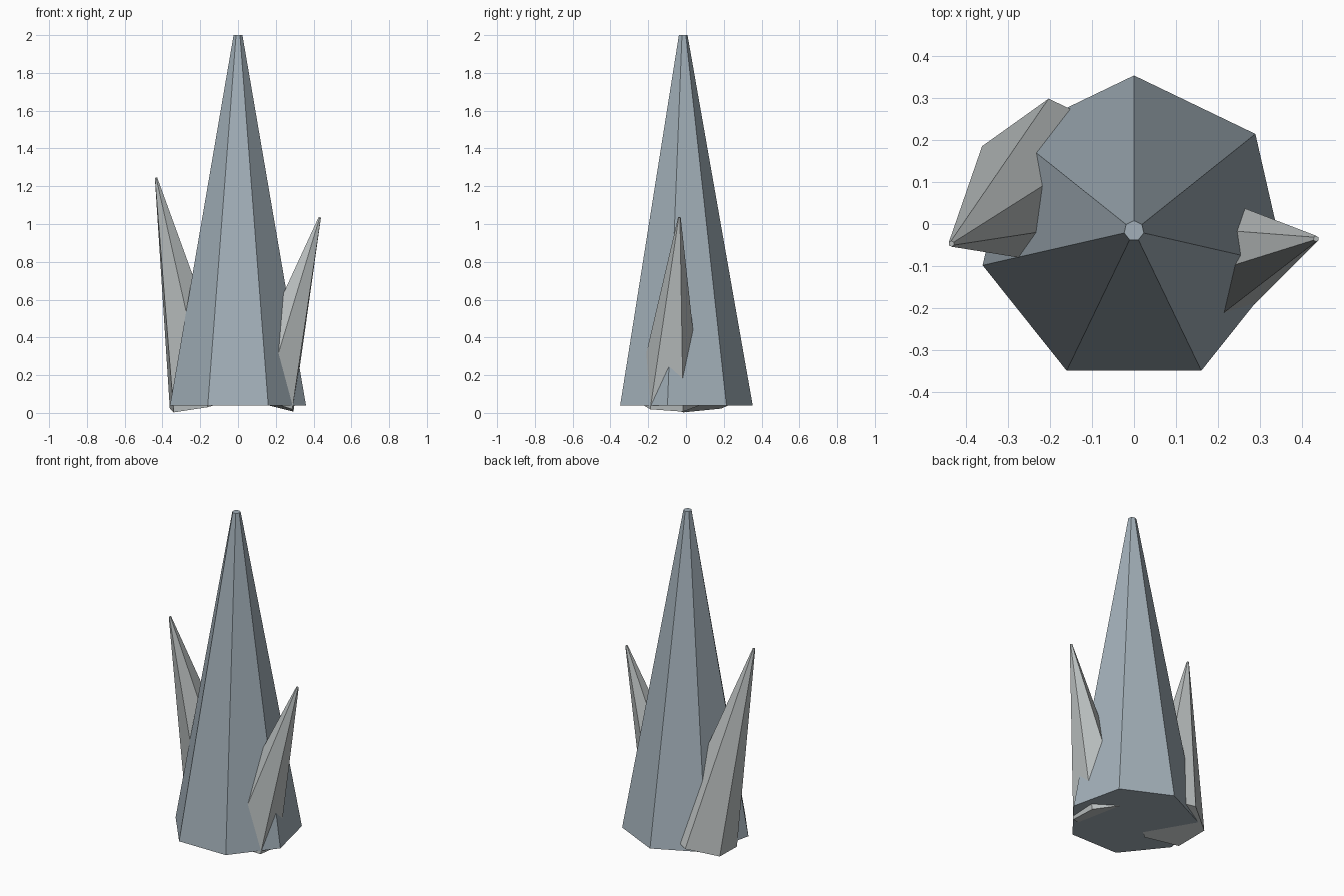
import bpy, bmesh, math
from mathutils import Vector

if "Cube" in bpy.data.objects:
    bpy.data.objects.remove(bpy.data.objects["Cube"])


def spike(name, base, tip, r_base, r_tip, sides, first, colour):
    """Tapered prism from base to tip; 'first' points to its first corner."""
    base, tip = Vector(base), Vector(tip)
    axis = (tip - base).normalized()
    u = Vector(first)
    u = (u - axis * u.dot(axis)).normalized()
    v = axis.cross(u)
    bm = bmesh.new()
    rings = []
    for c, r in ((base, r_base), (tip, r_tip)):
        angles = [2 * math.pi * i / sides for i in range(sides)]
        rings.append([bm.verts.new(c + r * (math.cos(a) * u + math.sin(a) * v)) for a in angles])
    low, high = rings
    for i in range(sides):
        j = (i + 1) % sides
        bm.faces.new((low[i], low[j], high[j], high[i]))
    bm.faces.new(low[::-1])
    bm.faces.new(high)
    mesh = bpy.data.meshes.new(name)
    bm.to_mesh(mesh)
    bm.free()
    mat = bpy.data.materials.new(name + "_stone")
    mat.diffuse_color = (*colour, 1)
    mat.use_nodes = True
    mat.node_tree.nodes["Principled BSDF"].inputs["Base Color"].default_value = mat.diffuse_color
    mesh.materials.append(mat)
    obj = bpy.data.objects.new(name, mesh)
    bpy.context.collection.objects.link(obj)
    return obj


blue_grey = (0.36, 0.43, 0.48)
pale_grey = (0.50, 0.53, 0.53)

# Tall seven-sided central spire
spike("main_spire", (0, -0.016, 0.04), (0, -0.016, 2.0), 0.369, 0.024, 7, (0, 1, 0), blue_grey)
# Six-sided shards leaning outwards on either side
spike("left_shard", (-0.182, 0.100, 0.050), (-0.434, -0.047, 1.245), 0.200, 0.007, 6,
      (-0.021, 0.198, 0.02), pale_grey)
spike("right_shard", (0.145, -0.094, 0.055), (0.433, -0.035, 1.035), 0.175, 0.007, 6,
      (0.010, 0.174, 0), pale_grey)
